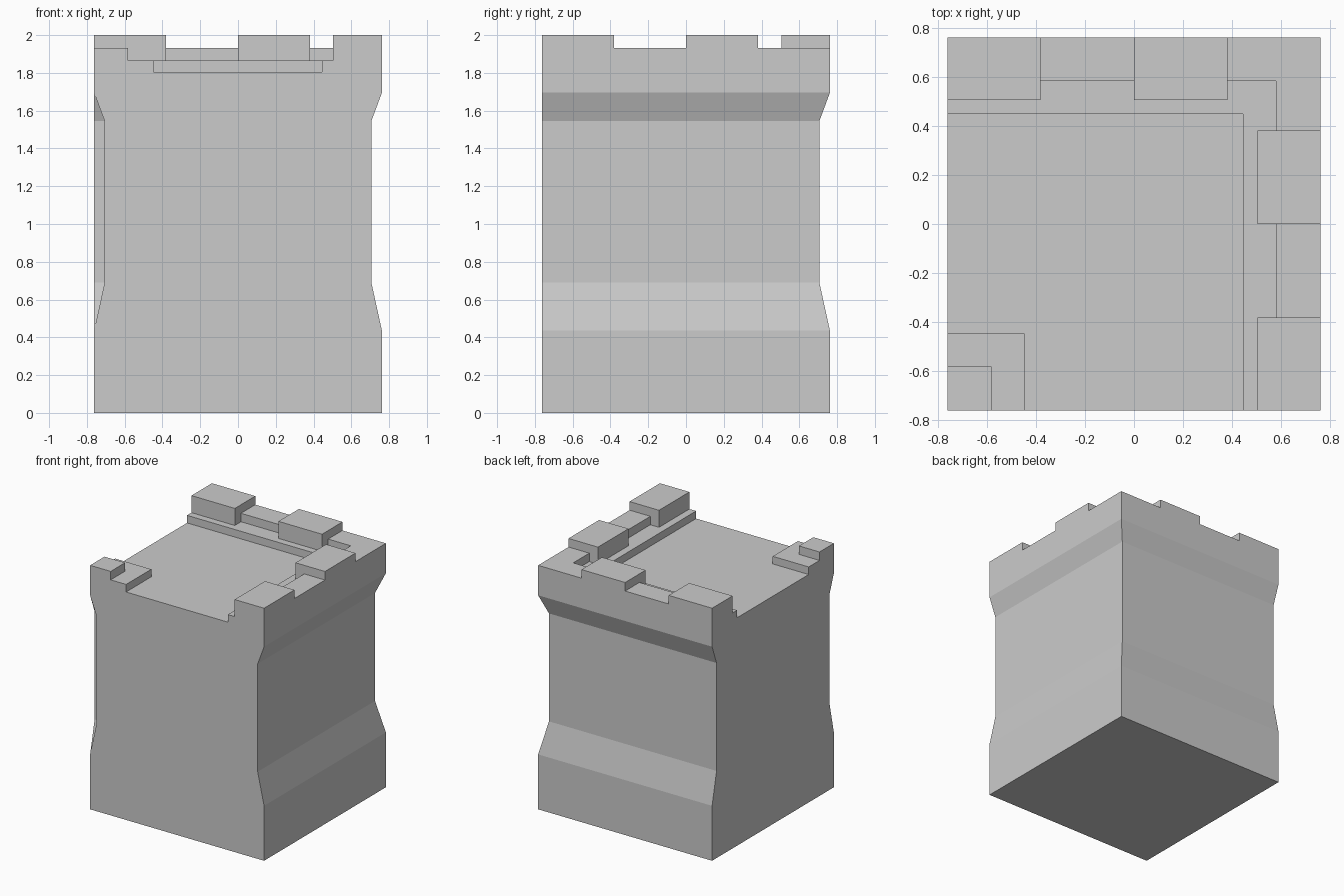
import bpy, bmesh

if "Cube" in bpy.data.objects:
    bpy.data.objects.remove(bpy.data.objects["Cube"])

R = 0.762            # half width of the tile
BASE = 1.695         # top of the sloped cornice
bm = bmesh.new()


def face(pts):
    bm.faces.new([bm.verts.new(p) for p in pts])


def tidy():
    bmesh.ops.remove_doubles(bm, verts=bm.verts[:], dist=1e-4)
    bmesh.ops.dissolve_limit(bm, angle_limit=0.01, verts=bm.verts[:], edges=bm.edges[:])


# Terraces of the battlement: x0, x1, y0, y1, top height (the tallest wins)
blocks = [
    (-R, R, -R, R, 1.805),               # walkway floor
    (0.445, R, -R, R, 1.865),            # outer steps
    (-R, R, 0.45, R, 1.865),
    (-R, -0.447, -R, -0.447, 1.865),     # inner corner step
    (0.58, R, -R, R, 1.932),             # outer parapets
    (-R, R, 0.583, R, 1.932),
    (-R, -0.582, -R, -0.582, 1.932),     # inner corner parapet
]
for a, b in ((-R, -0.382), (0.0, 0.382)):
    blocks.append((0.504, R, a, b, 2.0))   # right merlons
    blocks.append((a, b, 0.506, R, 2.0))   # back merlons

xs = sorted({v for b in blocks for v in b[:2]})
ys = sorted({v for b in blocks for v in b[2:4]})
levels = sorted({b[4] for b in blocks} | {BASE})


def top(i, j):
    if not (0 <= i < len(xs) - 1 and 0 <= j < len(ys) - 1):
        return BASE
    x, y = (xs[i] + xs[i + 1]) / 2, (ys[j] + ys[j + 1]) / 2
    return max(b[4] for b in blocks if b[0] < x < b[1] and b[2] < y < b[3])


# Skin of the terraces: flat tops plus risers wherever a neighbour is lower
for i in range(len(xs) - 1):
    for j in range(len(ys) - 1):
        h = top(i, j)
        x0, x1, y0, y1 = xs[i], xs[i + 1], ys[j], ys[j + 1]
        face([(x0, y0, h), (x1, y0, h), (x1, y1, h), (x0, y1, h)])
        sides = (((-1, 0), (x0, y1), (x0, y0)), ((1, 0), (x1, y0), (x1, y1)),
                 ((0, -1), (x0, y0), (x1, y0)), ((0, 1), (x1, y1), (x0, y1)))
        for (di, dj), p, q in sides:
            low = top(i + di, j + dj)
            for lo, hi in zip(levels, levels[1:]):
                if low <= lo and hi <= h:
                    face([(*p, lo), (*q, lo), (*q, hi), (*p, hi)])
tidy()

# Wall body: plan outline inset by d on the two outer sides and the inner corner
profile = [(0.0, 0.0), (0.435, 0.0), (0.69, 0.056), (1.545, 0.056), (BASE, 0.0)]


def ring(z, d):
    o = R - d
    return [(-o, -R, z), (o, -R, z), (o, o, z), (-R, o, z), (-R, -o, z), (-o, -o, z)]


rings = [[bm.verts.new(p) for p in ring(z, d)] for z, d in profile]
for lower, upper in zip(rings, rings[1:]):
    for k in range(6):
        n = (k + 1) % 6
        bm.faces.new((lower[k], lower[n], upper[n], upper[k]))
bm.faces.new(rings[0][::-1])
tidy()
bmesh.ops.recalc_face_normals(bm, faces=bm.faces[:])

mesh = bpy.data.meshes.new("castle_wall_corner")
bm.to_mesh(mesh)
bm.free()
obj = bpy.data.objects.new("castle_wall_corner", mesh)
bpy.context.collection.objects.link(obj)
